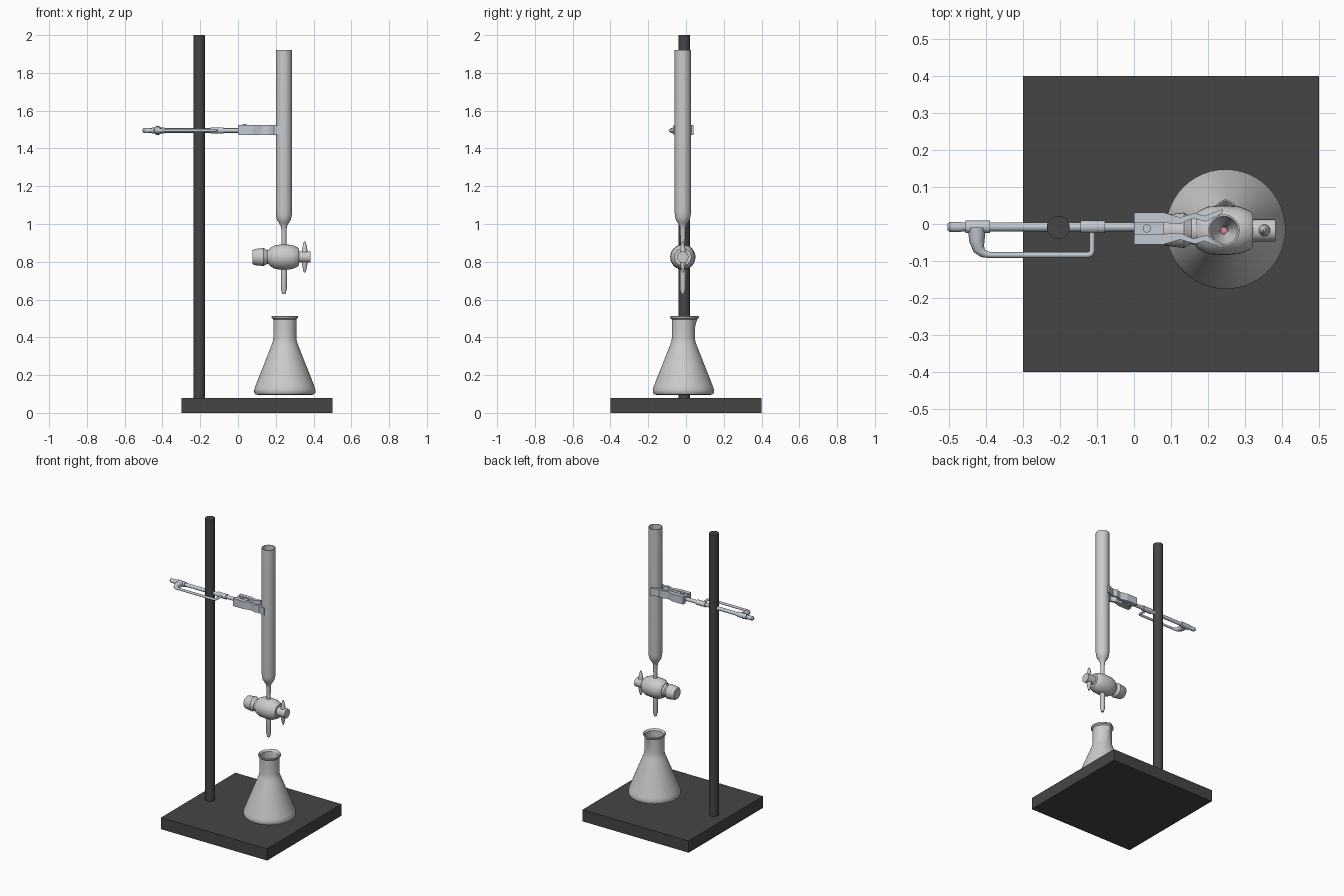
import bpy, bmesh
from math import sin, cos, pi, radians
from mathutils import Matrix, Vector

if "Cube" in bpy.data.objects:
    bpy.data.objects.remove(bpy.data.objects["Cube"])


def material(name, rgb):
    m = bpy.data.materials.new(name)
    m.diffuse_color = (*rgb, 1)
    m.use_nodes = True
    m.node_tree.nodes["Principled BSDF"].inputs["Base Color"].default_value = m.diffuse_color
    return m


DARK = material("dark_iron", (0.06, 0.06, 0.06))
STEEL = material("steel", (0.55, 0.6, 0.66))
PINK = material("pink_liquid", (0.8, 0.25, 0.4))


def finish(name, bm, mat=None, smooth=True):
    bmesh.ops.recalc_face_normals(bm, faces=bm.faces)
    me = bpy.data.meshes.new(name)
    bm.to_mesh(me)
    bm.free()
    ob = bpy.data.objects.new(name, me)
    bpy.context.collection.objects.link(ob)
    if mat:
        me.materials.append(mat)
    if smooth:
        bpy.ops.object.select_all(action='DESELECT')
        ob.select_set(True)
        bpy.context.view_layer.objects.active = ob
        bpy.ops.object.shade_smooth_by_angle(angle=radians(35))
    return ob


def lathe(name, profile, loc, axis='Z', mat=None, n=32):
    """Revolve (radius, height) points around an axis through loc; ends are capped."""
    bm = bmesh.new()
    rot = Matrix.Rotation(pi / 2, 4, 'Y') if axis == 'X' else Matrix.Identity(4)
    xf = Matrix.Translation(loc) @ rot
    rings = [[bm.verts.new(xf @ Vector((r * cos(2 * pi * i / n), r * sin(2 * pi * i / n), h)))
              for i in range(n)] for r, h in profile]
    for a, b in zip(rings, rings[1:]):
        for i in range(n):
            j = (i + 1) % n
            bm.faces.new((a[i], a[j], b[j], b[i]))
    bm.faces.new(rings[0])
    bm.faces.new(rings[-1])
    return finish(name, bm, mat)


def box(name, lo, hi, mat=None, bevel=0.0):
    bm = bmesh.new()
    bmesh.ops.create_cube(bm, size=1)
    for v in bm.verts:
        v.co = Vector(l + (h - l) * (c + 0.5) for l, h, c in zip(lo, hi, v.co))
    if bevel:
        bmesh.ops.bevel(bm, geom=bm.edges[:], offset=bevel, segments=2, affect='EDGES')
    return finish(name, bm, mat, bevel > 0)


def prism(name, outline, z0, z1, mat=None):
    bm = bmesh.new()
    f = bm.faces.new([bm.verts.new((x, y, z0)) for x, y in outline])
    top = bmesh.ops.extrude_face_region(bm, geom=[f], use_keep_orig=True)
    for v in top['geom']:
        if isinstance(v, bmesh.types.BMVert):
            v.co.z = z1
    return finish(name, bm, mat, False)


def pipe(name, pts, mat):
    """Round bar through (x, y, z, radius) points."""
    cu = bpy.data.curves.new(name, 'CURVE')
    cu.dimensions = '3D'
    cu.bevel_depth = 1.0
    cu.bevel_resolution = 3
    cu.use_fill_caps = True
    sp = cu.splines.new('POLY')
    sp.points.add(len(pts) - 1)
    for p, (x, y, z, r) in zip(sp.points, pts):
        p.co = (x, y, z, 1)
        p.radius = r
    cu.materials.append(mat)
    ob = bpy.data.objects.new(name, cu)
    bpy.context.collection.objects.link(ob)


# Stand
box("base", (-0.3, -0.4, 0), (0.5, 0.4, 0.08), DARK)
lathe("stand_rod", [(0.031, 0.08), (0.031, 2.0)], (-0.205, -0.009, 0), mat=DARK)

# Burette tube, hollow with an open top
BX, BY = 0.243, -0.017
lathe("burette_tube", [
    (0.012, 0.86), (0.014, 0.97), (0.017, 0.99), (0.026, 1.005), (0.036, 1.02), (0.041, 1.04),
    (0.043, 1.06), (0.043, 1.92), (0.038, 1.92), (0.038, 1.06), (0.033, 1.03),
    (0.012, 0.99), (0.009, 0.97), (0.009, 0.86)], (BX, BY, 0))
lathe("burette_liquid", [(0.0085, 0.87), (0.0085, 0.95)], (BX, BY, 0), mat=PINK, n=16)
lathe("burette_tip", [
    (0.005, 0.64), (0.005, 0.63), (0.009, 0.63), (0.016, 0.66), (0.016, 0.78)], (BX, BY, 0))

# Stopcock barrel, plug and winged handle along x
SZ = 0.825
lathe("stopcock_barrel", [(0.045, 0.168), (0.052, 0.175), (0.064, 0.20), (0.067, 0.243),
                          (0.064, 0.286), (0.052, 0.315), (0.045, 0.322)], (0, BY, SZ), 'X')
lathe("stopcock_nut", [(0.036, 0.078), (0.042, 0.085), (0.048, 0.135), (0.036, 0.155),
                       (0.042, 0.172)], (0, BY, SZ), 'X', n=24)
lathe("stopcock_plug", [(0.03, 0.315), (0.03, 0.383)], (0, BY, SZ), 'X', n=24)
lathe("stopcock_wings", [(0.003, -0.083), (0.008, -0.07), (0.015, -0.035), (0.018, 0),
                         (0.015, 0.035), (0.008, 0.07), (0.003, 0.083)], (0.353, BY, SZ), n=16)

# Conical flask, thin walled, with a pouring spout on the back
flask = lathe("flask", [
    (0.14, 0.095), (0.155, 0.098), (0.162, 0.108), (0.162, 0.122), (0.157, 0.14), (0.07, 0.36),
    (0.064, 0.378), (0.061, 0.395), (0.061, 0.45), (0.061, 0.495), (0.07, 0.503), (0.07, 0.511),
    (0.066, 0.514), (0.056, 0.503), (0.056, 0.45), (0.056, 0.395), (0.065, 0.36),
    (0.151, 0.14), (0.155, 0.115), (0.14, 0.102)], (0.248, -0.014, 0), n=48)
for v in flask.data.vertices:
    if v.co.z > 0.46 and v.co.y > 0.03:
        k = max(0, 1 - abs(v.co.x - 0.248) / 0.03)
        v.co.y += 0.012 * k

# Clamp bar with collars
CY, CZ = -0.008, 1.495
lathe("clamp_bar", [(0.008, -0.505), (0.014, -0.498), (0.014, -0.472), (0.012, -0.465),
                    (0.012, -0.15), (0.012, 0.01)], (0, CY, CZ), 'X', STEEL, 20)
for name, x0, x1 in (("rear_collar", -0.456, -0.39), ("front_collar", -0.145, -0.078)):
    lathe(name, [(0.017, x0), (0.017, x1)], (0, CY, CZ), 'X', STEEL, 20)

# Bent side lever
pipe("clamp_lever", [(-0.425, -0.01, CZ, 0.024), (-0.425, -0.045, CZ, 0.021),
                     (-0.42, -0.068, CZ, 0.016), (-0.408, -0.08, CZ, 0.011),
                     (-0.39, -0.084, CZ, 0.008), (-0.125, -0.084, CZ, 0.008),
                     (-0.116, -0.081, CZ, 0.008), (-0.113, -0.072, CZ, 0.008),
                     (-0.113, -0.01, CZ, 0.008)], STEEL)

# Clamp head: central core with two mirrored jaws gripping the tube
box("clamp_core", (0.0, -0.035, 1.48), (0.08, 0.012, 1.517), STEEL)
lathe("clamp_pivot", [(0.011, 1.47), (0.011, 1.53)], (0.035, -0.012, 0), mat=STEEL, n=16)
for name, s in (("back_jaw", 1), ("front_jaw", -1)):
    outline = [(0.0, 0.015), (0.08, 0.015), (0.125, 0.012), (0.16, 0.028), (0.195, 0.018),
               (0.24, 0.042), (0.24, 0.053), (0.19, 0.034), (0.165, 0.042), (0.125, 0.03),
               (0.08, 0.043), (0.0, 0.043)]
    prism(name, [(x, -0.012 + s * y) for x, y in outline], 1.472, 1.523, STEEL)
